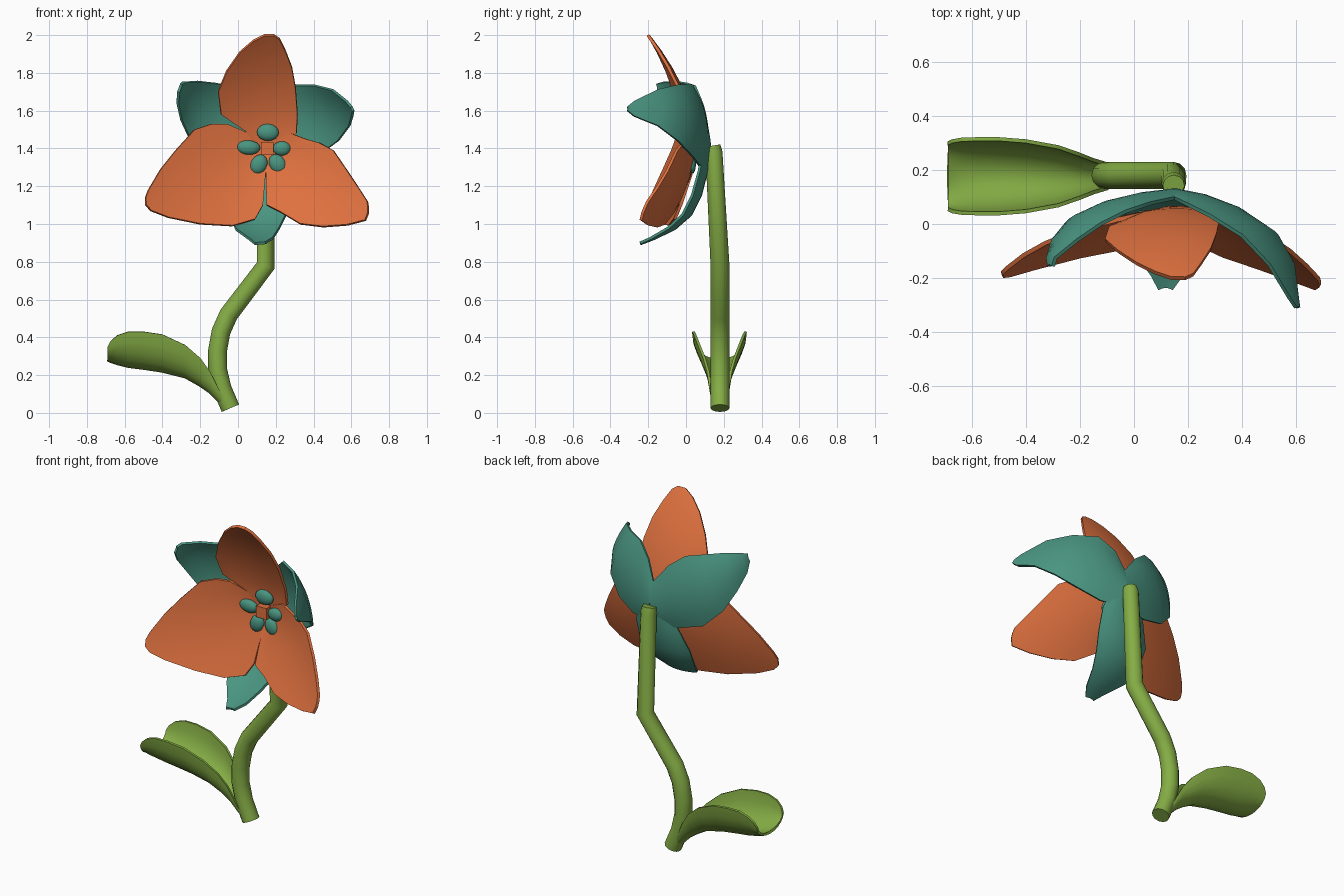
import bpy, bmesh, math
from mathutils import Matrix

if "Cube" in bpy.data.objects:
    bpy.data.objects.remove(bpy.data.objects["Cube"])


def material(name, rgb):
    m = bpy.data.materials.new(name)
    m.diffuse_color = (*rgb, 1)
    m.use_nodes = True
    m.node_tree.nodes["Principled BSDF"].inputs["Base Color"].default_value = m.diffuse_color
    return m


ORANGE = material("orange", (0.74, 0.165, 0.05))
TEAL = material("teal", (0.068, 0.30, 0.22))
GREEN = material("leaf_green", (0.235, 0.42, 0.06))


def finish(ob, angle=40):
    bpy.ops.object.select_all(action='DESELECT')
    ob.select_set(True)
    bpy.context.view_layer.objects.active = ob
    for mod in list(ob.modifiers):
        bpy.ops.object.modifier_apply(modifier=mod.name)
    bm = bmesh.new()
    bm.from_mesh(ob.data)
    bmesh.ops.recalc_face_normals(bm, faces=bm.faces)
    bm.to_mesh(ob.data)
    bm.free()
    bpy.ops.object.shade_smooth_by_angle(angle=math.radians(angle))


def sheet(name, rows, mat, thickness):
    """Thin solid sheet through a grid of points."""
    n = len(rows[0])
    verts = [p for r in rows for p in r]
    faces = [(i * n + j, i * n + j + 1, (i + 1) * n + j + 1, (i + 1) * n + j)
             for i in range(len(rows) - 1) for j in range(n - 1)]
    me = bpy.data.meshes.new(name)
    me.from_pydata(verts, [], faces)
    me.materials.append(mat)
    ob = bpy.data.objects.new(name, me)
    bpy.context.collection.objects.link(ob)
    mod = ob.modifiers.new("thickness", 'SOLIDIFY')
    mod.thickness = thickness
    mod.offset = 0
    finish(ob)


COLS = 8
CX, CZ = 0.155, 1.39


def orange_petal(name, slope, curve, tilt, outline):
    # rows of (x, z) on both edges, laid on a shallow dish
    rows = []
    for x0, z0, x1, z1 in outline:
        row = []
        for j in range(COLS + 1):
            t = j / COLS
            x, z = x0 + (x1 - x0) * t, z0 + (z1 - z0) * t
            r = math.hypot(x - CX, z - CZ)
            row.append((x, 0.06 - slope * r - curve * r * r + tilt * (z - CZ), z))
        rows.append(row)
    sheet(name, rows, ORANGE, 0.016)


def teal_petal(name, outline, cup=0.035):
    # rows of edge points plus depth, the edges curling forward
    rows = []
    for x0, z0, x1, z1, y in outline:
        c = cup * min(1, math.hypot(x1 - x0, z1 - z0) / 0.3)
        row = []
        for j in range(COLS + 1):
            t = j / COLS
            row.append((x0 + (x1 - x0) * t,
                        y + c * (0.6 - (2 * t - 1) ** 2),
                        z0 + (z1 - z0) * t))
        rows.append(row)
    sheet(name, rows, TEAL, 0.014)


# Front petals
orange_petal("front_petal_top", .05, .62, 0, [
    (.12, 1.38, .19, 1.38), (.04, 1.49, .31, 1.48), (-.09, 1.58, .315, 1.58),
    (-.105, 1.7, .305, 1.72), (-.06, 1.81, .285, 1.83), (.01, 1.91, .25, 1.92),
    (.08, 1.97, .22, 1.98), (.14, 2.0, .19, 2.0)])
orange_petal("front_petal_left", .15, .25, .08, [
    (.155, 1.42, .155, 1.36), (.06, 1.48, .145, 1.25), (-.06, 1.53, .132, 1.1),
    (-.14, 1.53, .09, 1.025), (-.23, 1.5, -.03, .99), (-.33, 1.39, -.2, 1.0),
    (-.41, 1.29, -.37, 1.035), (-.475, 1.18, -.46, 1.07), (-.49, 1.14, -.488, 1.1)])
orange_petal("front_petal_right", .18, .38, .08, [
    (.155, 1.42, .147, 1.36), (.28, 1.48, .147, 1.25), (.36, 1.45, .152, 1.1),
    (.43, 1.43, .23, 1.06), (.505, 1.39, .33, 1.0), (.58, 1.28, .45, .985),
    (.64, 1.19, .58, .995), (.685, 1.12, .675, 1.02), (.69, 1.09, .69, 1.06)])

# Back petals
teal_petal("back_petal_right", [
    (.14, 1.52, .17, 1.31, .11), (.2, 1.66, .3, 1.31, .085), (.28, 1.735, .42, 1.36, .045),
    (.4, 1.735, .53, 1.44, -.03), (.5, 1.71, .59, 1.52, -.14),
    (.575, 1.65, .605, 1.57, -.27), (.6, 1.62, .61, 1.6, -.31)])
teal_petal("back_petal_left", [
    (.17, 1.52, .13, 1.31, .11), (.06, 1.66, 0, 1.3, .09), (-.03, 1.73, -.15, 1.34, .06),
    (-.12, 1.745, -.25, 1.44, .015), (-.21, 1.755, -.30, 1.55, -.05),
    (-.29, 1.75, -.32, 1.64, -.12), (-.30, 1.74, -.315, 1.7, -.155)])
teal_petal("back_petal_bottom", [
    (.08, 1.42, .23, 1.42, .105), (.0, 1.28, .28, 1.28, .085), (-.05, 1.15, .28, 1.15, .05),
    (-.045, 1.05, .255, 1.05, .0), (-.01, .97, .22, .98, -.08),
    (.06, .92, .185, .925, -.18), (.09, .895, .145, .9, -.24)], cup=.045)

# Small centre blossom: five lobes round a square (x, z, radial and cross half-size)
for i, (x, z, a, b) in enumerate([(.158, 1.485, .045, .058), (.055, 1.405, .063, .038),
                                  (.11, 1.315, .055, .043), (.21, 1.318, .055, .043),
                                  (.232, 1.4, .048, .038)]):
    ang = math.atan2(z - 1.4, x - CX)
    bpy.ops.mesh.primitive_uv_sphere_add(segments=12, ring_count=8, radius=1)
    ob = bpy.context.object
    ob.name = f"centre_lobe_{i + 1}"
    ob.data.transform(Matrix.Translation((x, .028, z)) @ Matrix.Rotation(-ang, 4, 'Y')
                      @ Matrix.Diagonal((a, .025, b, 1)))
    ob.data.materials.append(TEAL)
    finish(ob)
bpy.ops.mesh.primitive_cube_add(size=1)
ob = bpy.context.object
ob.name = "centre_square"
ob.data.transform(Matrix.Translation((CX, .03, 1.40)) @ Matrix.Diagonal((.068, .056, .068, 1)))
ob.data.materials.append(ORANGE)

# Stem
path = [(-.04, .18, .025, 1), (-.085, .18, .13, 1), (-.108, .18, .23, 1), (-.108, .18, .33, 1),
        (-.09, .18, .43, 1), (-.05, .18, .52, 1), (.147, .18, .78, 1), (.147, .148, 1.38, .9),
        (.147, .142, 1.415, .8)]
cu = bpy.data.curves.new("stem", 'CURVE')
cu.dimensions = '3D'
cu.bevel_depth = 0.05
cu.bevel_resolution = 4
cu.use_fill_caps = True
sp = cu.splines.new('POLY')
sp.points.add(len(path) - 1)
for p, (x, y, z, r) in zip(sp.points, path):
    p.co = (x, y, z, 1)
    p.radius = r
ob = bpy.data.objects.new("stem", cu)
bpy.context.collection.objects.link(ob)
bpy.ops.object.select_all(action='DESELECT')
ob.select_set(True)
bpy.context.view_layer.objects.active = ob
bpy.ops.object.convert(target='MESH')
ob = bpy.context.object
ob.data.materials.clear()
ob.data.materials.append(GREEN)
finish(ob)

# Trough-shaped leaf: x, keel height, rim height, half width
rows = []
for x, zk, zr, w in [(-.06, .02, .04, .02), (-.1, .06, .12, .045), (-.15, .11, .22, .06),
                     (-.2, .145, .29, .08), (-.28, .19, .36, .108), (-.4, .22, .415, .13),
                     (-.5, .235, .43, .138), (-.58, .245, .43, .138), (-.64, .26, .41, .136),
                     (-.675, .272, .38, .13), (-.69, .28, .35, .122)]:
    rows.append([(x, .177 + w * math.sin(a), zk + (zr - zk) * (1 - math.cos(a)))
                 for a in (math.pi * (j / 10 - .5) for j in range(11))])
sheet("leaf", rows, GREEN, 0.014)
